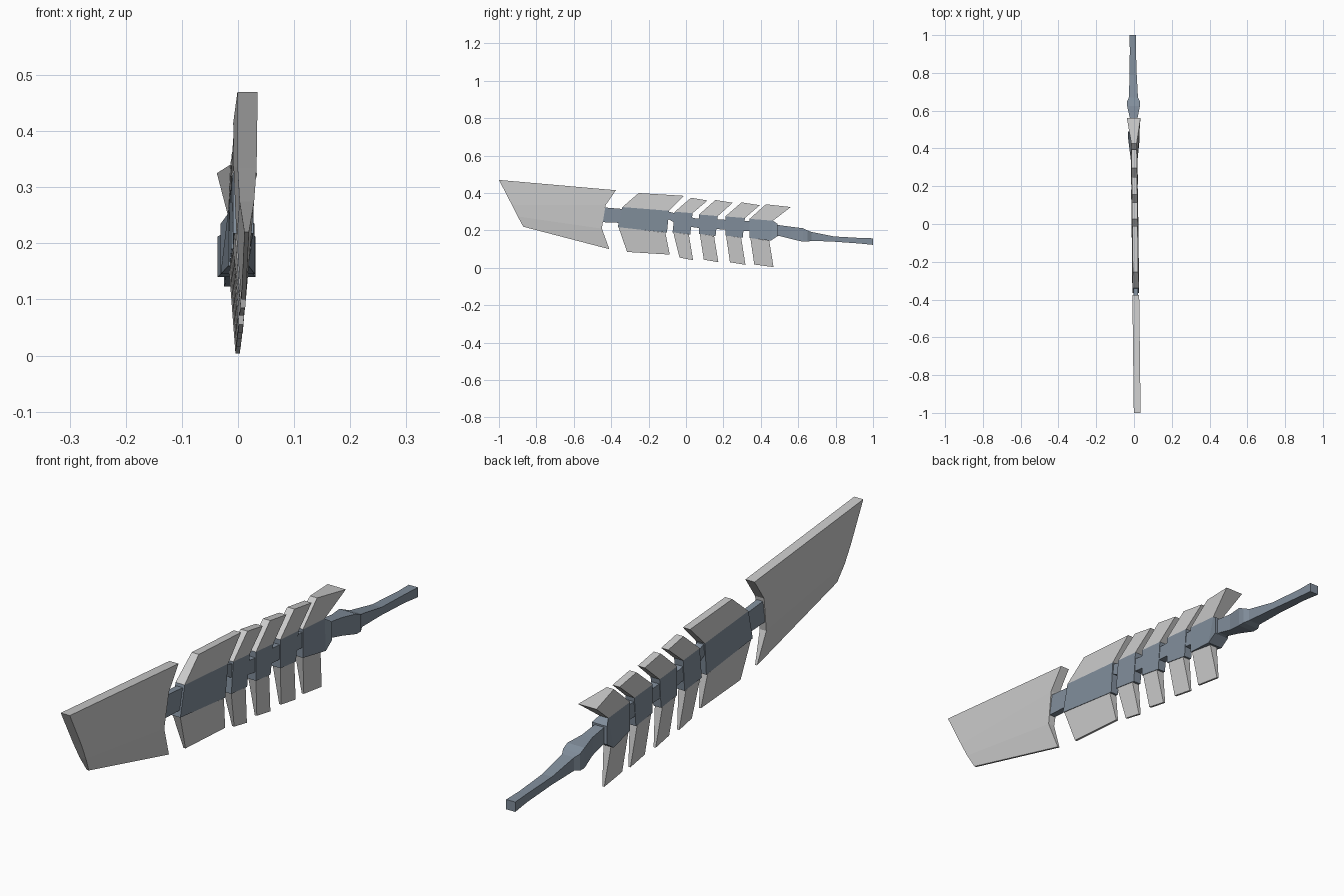
import bpy, bmesh

steel = bpy.data.materials.new("dark_steel")
steel.diffuse_color = (0.22, 0.27, 0.33, 1)


def centre(y):
    # the whole weapon leans very slightly off the y axis
    return 0.005 - 0.012 * y


def slab(name, rows, mat=None):
    """Solid lofted through rows; each row is two (y, z, half_width) points."""
    bm = bmesh.new()
    rings = []
    for a, b in rows:
        corners = [(a, -1), (a, 1), (b, 1), (b, -1)]
        rings.append([bm.verts.new((centre(p[0]) + s * p[2], p[0], p[1]))
                      for p, s in corners])
    for r, q in zip(rings, rings[1:]):
        for i in range(4):
            j = (i + 1) % 4
            bm.faces.new((r[i], r[j], q[j], q[i]))
    bm.faces.new(rings[0][::-1])
    bm.faces.new(rings[-1])
    bmesh.ops.recalc_face_normals(bm, faces=bm.faces)
    me = bpy.data.meshes.new(name)
    bm.to_mesh(me)
    bm.free()
    ob = bpy.data.objects.new(name, me)
    bpy.context.collection.objects.link(ob)
    if mat:
        me.materials.append(mat)
    return ob


def bar(name, sections, mat):
    """Loft along y through (y, z_low, z_high, half_width) sections."""
    return slab(name, [((y, lo, w), (y, hi, w)) for y, lo, hi, w in sections], mat)


# Blade head: thick spine on top, thin edge below, notched at the back
slab("blade", [
    ((-1.0, 0.47, 0.018), (-0.375, 0.415, 0.018)),
    ((-0.93, 0.335, 0.017), (-0.43, 0.335, 0.018)),
    ((-0.90, 0.275, 0.013), (-0.45, 0.21, 0.013)),
    ((-0.87, 0.22, 0.004), (-0.41, 0.10, 0.004)),
])

# Rod running through all the blocks
bar("core_rod", [(-0.46, 0.245, 0.325, 0.012), (-0.34, 0.24, 0.315, 0.012),
                 (-0.11, 0.27, 0.305, 0.013), (-0.05, 0.235, 0.29, 0.014),
                 (0.05, 0.215, 0.265, 0.015), (0.35, 0.195, 0.25, 0.015)], steel)

# Handle with flared guard
bar("handle", [(0.44, 0.165, 0.235, 0.018), (0.50, 0.17, 0.228, 0.019),
               (0.56, 0.155, 0.22, 0.02), (0.625, 0.14, 0.212, 0.034),
               (0.65, 0.14, 0.20, 0.034), (0.67, 0.145, 0.192, 0.024),
               (0.79, 0.14, 0.168, 0.019), (0.93, 0.13, 0.16, 0.016),
               (1.0, 0.123, 0.158, 0.018)], steel)

# Segments: y start, y end, block top z, block bottom z, fin end height, fin foot z
segments = [(-0.34, -0.09, 0.325, 0.218, 0.40, 0.085),
            (-0.06, 0.035, 0.30, 0.19, 0.375, 0.055),
            (0.07, 0.17, 0.285, 0.182, 0.363, 0.044),
            (0.21, 0.315, 0.275, 0.173, 0.35, 0.03),
            (0.34, 0.465, 0.262, 0.16, 0.34, 0.018)]
for n, (y0, y1, top, low, fin, foot) in enumerate(segments, 1):
    last = n == len(segments)
    run = y1 - y0
    drop = 0.08 * run
    w = 0.018
    wide = 0.036 if last else w
    b0 = y0 - (0.025 if n == 1 else 0.012 if n == 2 else 0.0)
    b1 = y1 - 0.012
    low1 = low - 0.12 * run
    # Dark block on the rod
    block = [((b0, low, w), (y0, top, w)),
             ((b1, low1, wide * 0.85), (y1, top - drop, w))]
    if last:
        block.append(((0.49, 0.17, 0.03), (0.49, 0.235, 0.03)))
    slab(f"block_{n}", block, steel)
    # Swept upper fin
    slab(f"upper_fin_{n}", [
        ((y0, top, w), (y1, top - drop, w)),
        ((y0 + 0.087, fin, 0.014), (y1 + 0.08 + 0.015 * last, fin - 0.015, wide if last else 0.014))])
    # Tapered lower fin
    slab(f"lower_fin_{n}", [
        ((b0 + 0.004, low, 0.015), (y1 - 0.02, low1, 0.015)),
        ((y0 + 0.025, foot, 0.004), (y1 + 0.003, foot - 0.014, 0.004))])
